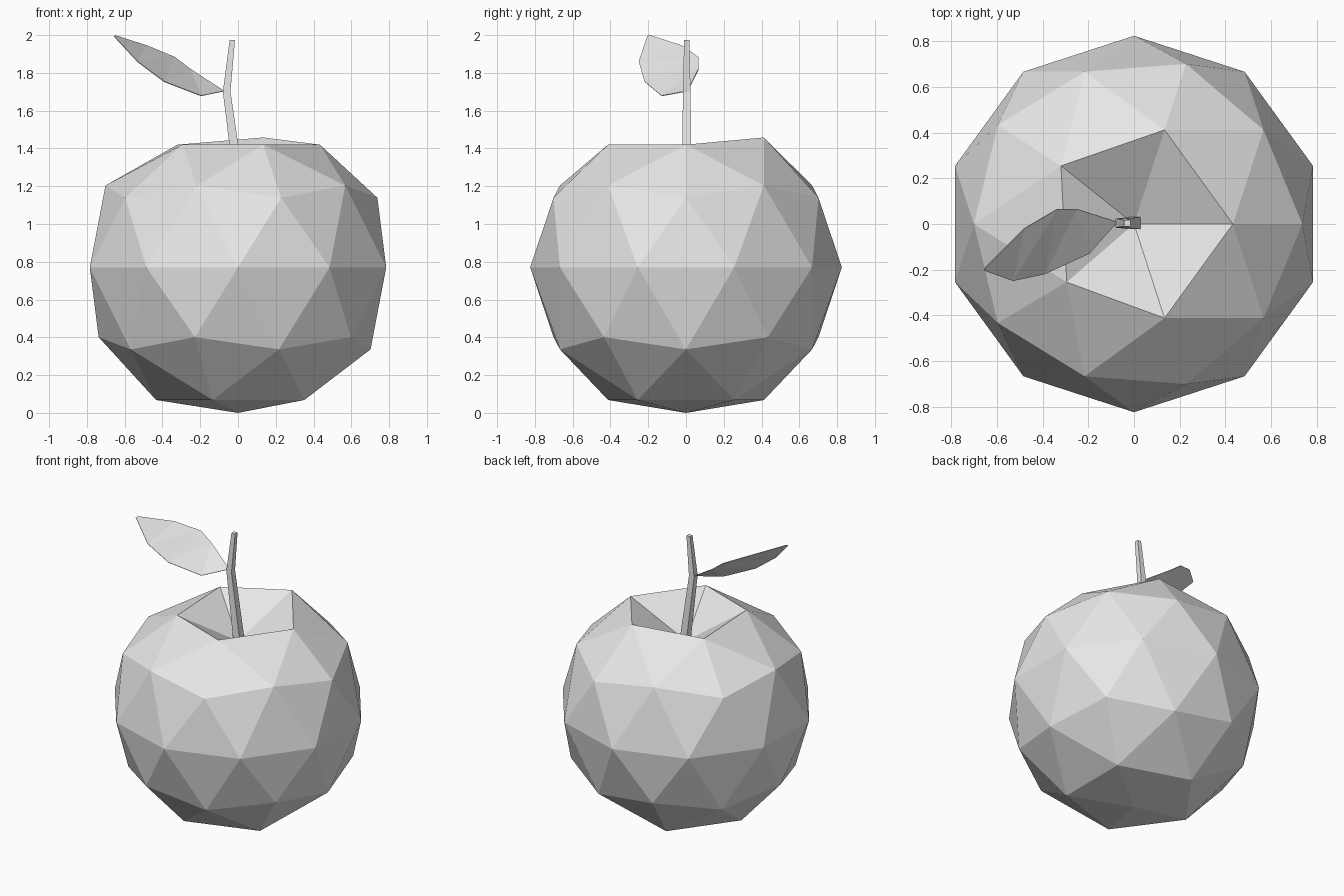
import bpy
import bmesh
from mathutils import Vector

cube = bpy.data.objects.get("Cube")
if cube:
    bpy.data.objects.remove(cube, do_unlink=True)

grey = bpy.data.materials.new("light_grey")
grey.use_nodes = True
grey.diffuse_color = (0.8, 0.8, 0.8, 1)
grey.node_tree.nodes["Principled BSDF"].inputs["Base Color"].default_value = (0.8, 0.8, 0.8, 1)


def finish(name, bm, fix_normals=True):
    """Turn a bmesh into a flat-shaded object."""
    if fix_normals:
        bmesh.ops.recalc_face_normals(bm, faces=bm.faces)
    mesh = bpy.data.meshes.new(name)
    bm.to_mesh(mesh)
    bm.free()
    mesh.materials.append(grey)
    obj = bpy.data.objects.new(name, mesh)
    bpy.context.collection.objects.link(obj)
    return obj


# Fruit body: faceted ball with a dimple on top and a flattened base
RADIUS, CENTRE = 0.825, 0.77
bm = bmesh.new()
bmesh.ops.create_icosphere(bm, subdivisions=2, radius=RADIUS)
for v in bm.verts:
    height = v.co.z / RADIUS
    v.co.z += CENTRE
    if height > 0.95:            # dimple floor
        v.co.z = 1.22
    elif height > 0.8:           # dimple rim, highest at one back corner
        v.co.z = 1.458 if v.co.y > 0.35 else 1.42
        if v.co.x < -0.2:
            v.co.x = -0.32 if v.co.y > 0 else -0.295
    elif height < -0.95:         # base
        v.co.z = 0
finish("fruit_body", bm)

# Stem: bent square rod that narrows upwards
bm = bmesh.new()
rings = []
for x, z, half in [(0.005, 1.22, 0.026), (-0.06, 1.70, 0.02), (-0.03, 1.975, 0.014)]:
    corners = [(-1, -1), (1, -1), (1, 1), (-1, 1)]
    rings.append([bm.verts.new((x + half * a, 0.004 + half * b, z)) for a, b in corners])
for low, high in zip(rings, rings[1:]):
    for i in range(4):
        j = (i + 1) % 4
        bm.faces.new((low[i], low[j], high[j], high[i]))
bm.faces.new(rings[0])
bm.faces.new(rings[-1])
finish("stem", bm)

# Leaf: thin curled blade, built as strips between its two edges
near_edge = [(-0.195, -0.13, 1.68), (-0.39, -0.22, 1.755), (-0.53, -0.25, 1.86), (-0.655, -0.205, 1.995)]
far_edge = [(-0.25, 0.065, 1.82), (-0.335, 0.065, 1.885), (-0.48, -0.02, 1.945), (-0.65, -0.19, 2.0)]
bm = bmesh.new()
base = bm.verts.new((-0.072, 0.008, 1.705))
near = [bm.verts.new(p) for p in near_edge]
far = [bm.verts.new(p) for p in far_edge]
bm.faces.new((base, far[0], near[0]))
for i in range(len(near) - 1):
    bm.faces.new((near[i], far[i], near[i + 1]))
    bm.faces.new((far[i], far[i + 1], near[i + 1]))
bm.normal_update()
up = Vector((0, 0, 1))
bmesh.ops.reverse_faces(bm, faces=[f for f in bm.faces if f.normal.dot(up) < 0])
leaf = finish("leaf", bm, fix_normals=False)
thickness = leaf.modifiers.new("thickness", "SOLIDIFY")
thickness.thickness = 0.004
thickness.offset = -1
